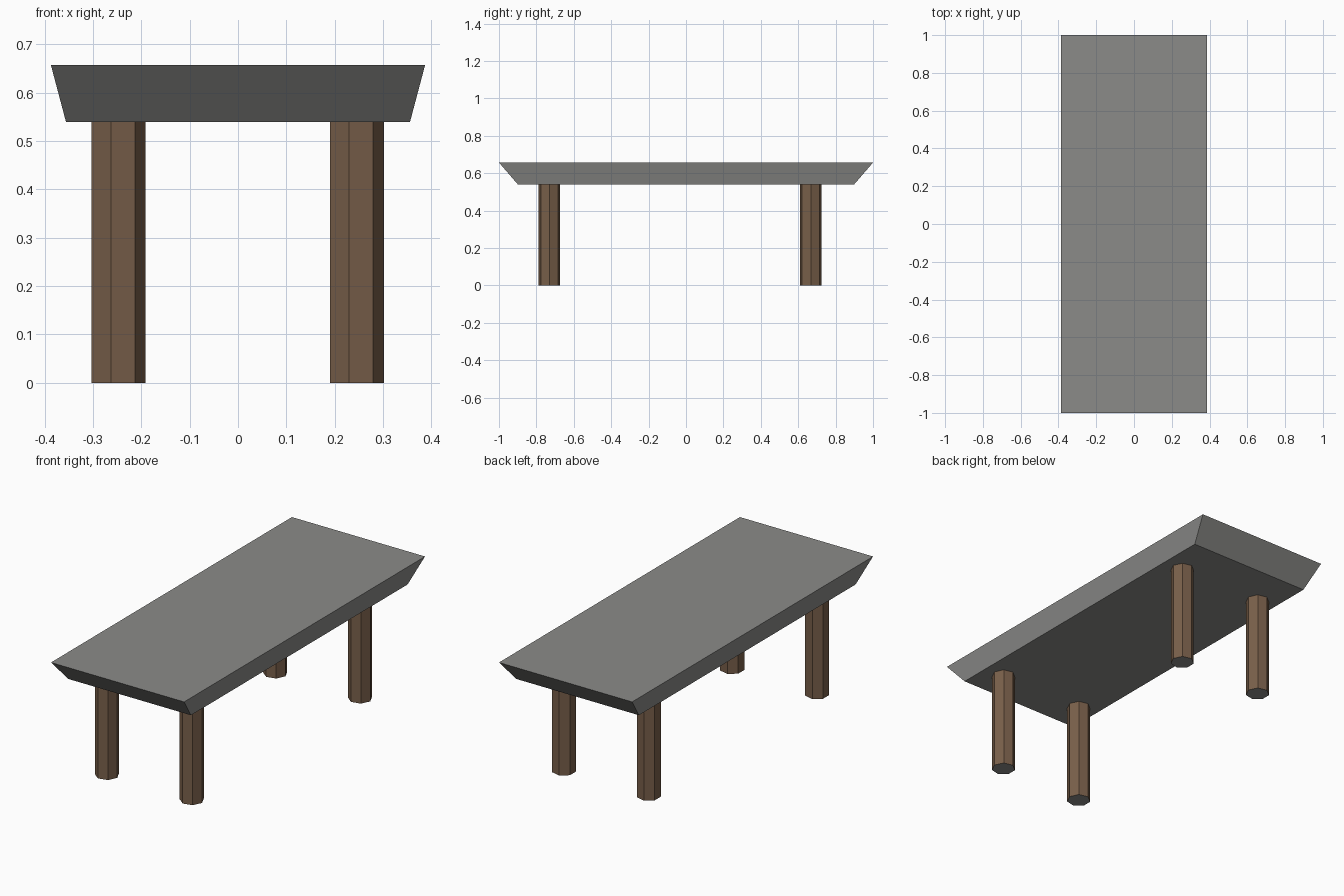
import bpy, bmesh, math

if "Cube" in bpy.data.objects:
    bpy.data.objects.remove(bpy.data.objects["Cube"])


def material(name, rgb):
    m = bpy.data.materials.new(name)
    m.diffuse_color = (*rgb, 1.0)
    m.use_nodes = True
    m.node_tree.nodes["Principled BSDF"].inputs["Base Color"].default_value = m.diffuse_color
    return m


stone = material("grey stone", (0.26, 0.26, 0.25))
wood = material("brown wood", (0.19, 0.115, 0.068))


def loft(name, rings, mats):
    """Closed solid from a lower and an upper ring of points."""
    bm = bmesh.new()
    low, high = [[bm.verts.new(p) for p in ring] for ring in rings]
    n = len(low)
    bm.faces.new(low[::-1])
    bm.faces.new(high)
    for i in range(n):
        j = (i + 1) % n
        bm.faces.new((low[i], low[j], high[j], high[i]))
    bmesh.ops.recalc_face_normals(bm, faces=bm.faces)
    # end caps take the last material, walls the first
    for f in bm.faces:
        f.material_index = len(mats) - 1 if abs(f.normal.z) > 0.9 else 0
    me = bpy.data.meshes.new(name)
    bm.to_mesh(me)
    bm.free()
    for m in mats:
        me.materials.append(m)
    ob = bpy.data.objects.new(name, me)
    bpy.context.collection.objects.link(ob)
    return ob


def rectangle(hx, hy, z):
    return [(-hx, -hy, z), (hx, -hy, z), (hx, hy, z), (-hx, hy, z)]


def polygon(cx, cy, r, sides, z):
    return [(cx + r * math.cos(math.tau * i / sides),
             cy + r * math.sin(math.tau * i / sides), z) for i in range(sides)]


# Table top: slab with undercut edges
loft("table_top", (rectangle(0.356, 0.899, 0.54), rectangle(0.387, 1.0, 0.657)), [stone])

# Four seven-sided legs with grey ends
for end, y in (("front", -0.73), ("back", 0.667)):
    for side, x in (("left", -0.25), ("right", 0.243)):
        loft(f"{end}_{side}_leg",
             (polygon(x, y, 0.059, 7, 0.0), polygon(x, y, 0.059, 7, 0.542)),
             [wood, stone])
